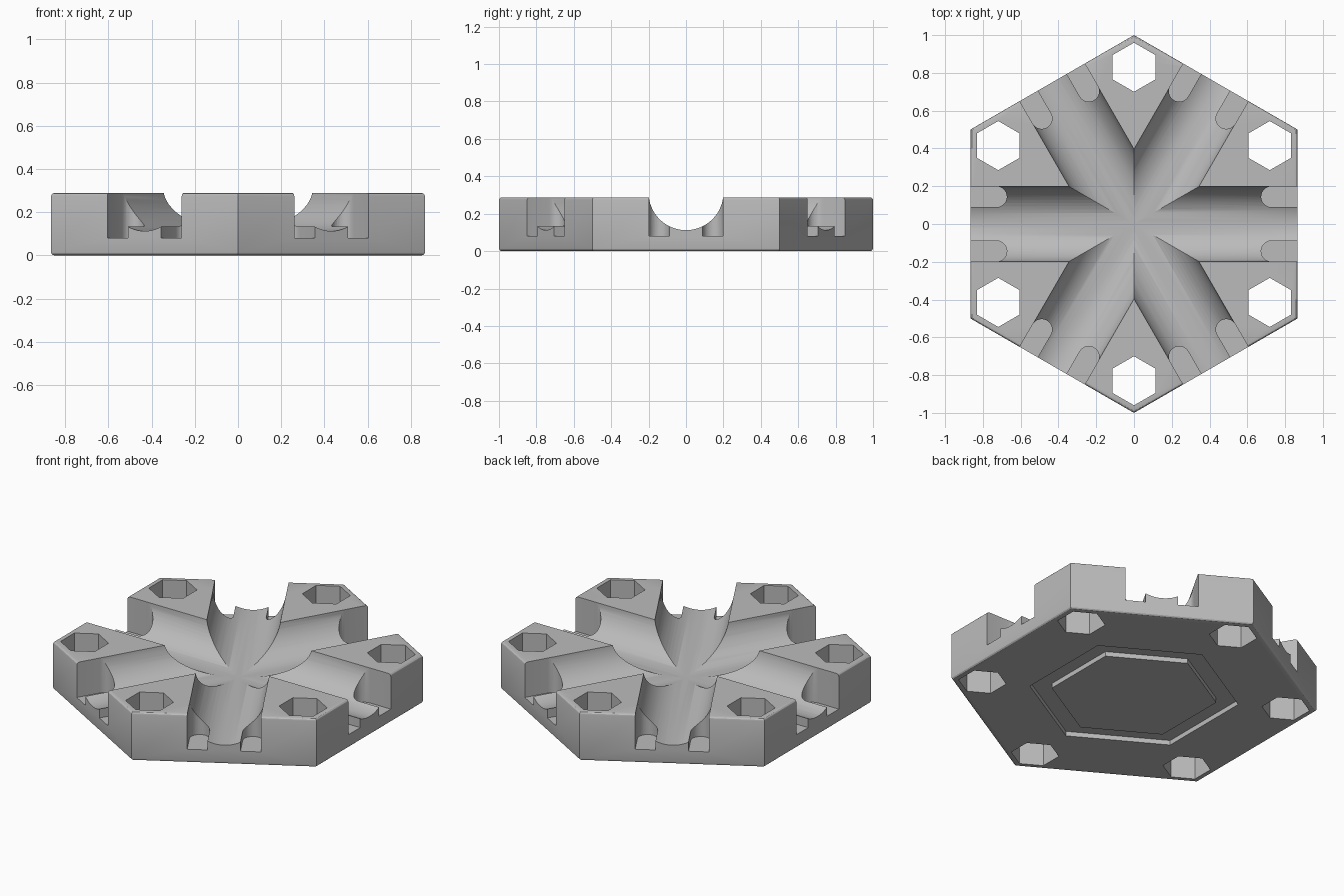
import bpy, bmesh
from math import pi, radians, cos, sin
from mathutils import Matrix

if "Cube" in bpy.data.objects:
    bpy.data.objects.remove(bpy.data.objects["Cube"], do_unlink=True)

HEIGHT = 0.288
grey = bpy.data.materials.new("plain_grey")
grey.use_nodes = True
colour = (0.5, 0.5, 0.5, 1)
grey.diffuse_color = colour
grey.node_tree.nodes["Principled BSDF"].inputs["Base Color"].default_value = colour


def to_object(name, bm):
    bmesh.ops.recalc_face_normals(bm, faces=bm.faces)
    mesh = bpy.data.meshes.new(name)
    bm.to_mesh(mesh)
    bm.free()
    mesh.materials.append(grey)
    obj = bpy.data.objects.new(name, mesh)
    bpy.context.collection.objects.link(obj)
    return obj


def prism(name, outline, z0, z1, turn=0.0, hole=None):
    """Upright prism over an outline, optionally with an open middle."""
    bm = bmesh.new()
    loops = []
    for pts in [outline] + ([hole] if hole else []):
        vs = [bm.verts.new((x, y, z0)) for x, y in pts]
        loops.append([bm.edges.new((vs[i - 1], vs[i])) for i in range(len(vs))])
        if not hole:
            bm.faces.new(vs)
    if hole:
        bmesh.ops.bridge_loops(bm, edges=loops[0] + loops[1])
    grown = bmesh.ops.extrude_face_region(bm, geom=bm.faces[:])["geom"]
    bmesh.ops.translate(bm, vec=(0, 0, z1 - z0),
                        verts=[g for g in grown if isinstance(g, bmesh.types.BMVert)])
    bmesh.ops.transform(bm, matrix=Matrix.Rotation(turn, 4, 'Z'), verts=bm.verts)
    return to_object(name, bm)


def hexagon(radius, cx=0.0, cy=0.0):
    return [(cx + radius * cos(pi / 6 + i * pi / 3), cy + radius * sin(pi / 6 + i * pi / 3))
            for i in range(6)]


# Hexagonal block with softened top and bottom rims
body = prism("hexagonal_hub", hexagon(1), 0, HEIGHT)
bm = bmesh.new()
bm.from_mesh(body.data)
rims = [e for e in bm.edges if abs(e.verts[0].co.z - e.verts[1].co.z) < 0.01]
bmesh.ops.bevel(bm, geom=rims, offset=0.015, segments=3, profile=0.5, affect='EDGES')
bm.to_mesh(body.data)
bm.free()

cutters = []

# Three round channels crossing at the centre
for i in range(3):
    bm = bmesh.new()
    place = (Matrix.Translation((0, 0, 0.312)) @ Matrix.Rotation(i * pi / 3, 4, 'Z')
             @ Matrix.Rotation(pi / 2, 4, 'Y'))
    bmesh.ops.create_cone(bm, cap_ends=True, segments=64, radius1=0.2, radius2=0.2,
                          depth=2.4, matrix=place)
    cutters.append(to_object("channel_cutter", bm))

# Pair of round-ended slots at each channel mouth, and a hexagonal hole at each corner
for i in range(6):
    turn = i * pi / 3
    for side in (-1, 1):
        arc = [radians(90 + 15 * k) for k in range(13)]
        outline = [(0.728 + 0.055 * cos(a), side * 0.144 + 0.055 * sin(a)) for a in arc]
        outline += [(1.1, side * 0.144 - 0.055), (1.1, side * 0.144 + 0.055)]
        cutters.append(prism("slot_cutter", outline, 0.08, 0.5, turn))
    cutters.append(prism("hole_cutter", hexagon(0.13, 0, 0.83), -0.2, 0.5, turn))

# Shallow hexagonal groove underneath
cutters.append(prism("groove_cutter", hexagon(0.57), -0.1, 0.028, 0, hexagon(0.45)))

bpy.context.view_layer.objects.active = body
for cutter in cutters:
    mod = body.modifiers.new("cut", 'BOOLEAN')
    mod.operation, mod.solver, mod.object = 'DIFFERENCE', 'EXACT', cutter
    bpy.ops.object.modifier_apply(modifier=mod.name)
for cutter in cutters:
    bpy.data.objects.remove(cutter, do_unlink=True)

bpy.ops.object.select_all(action='DESELECT')
body.select_set(True)
bpy.ops.object.shade_smooth_by_angle(angle=radians(25))
